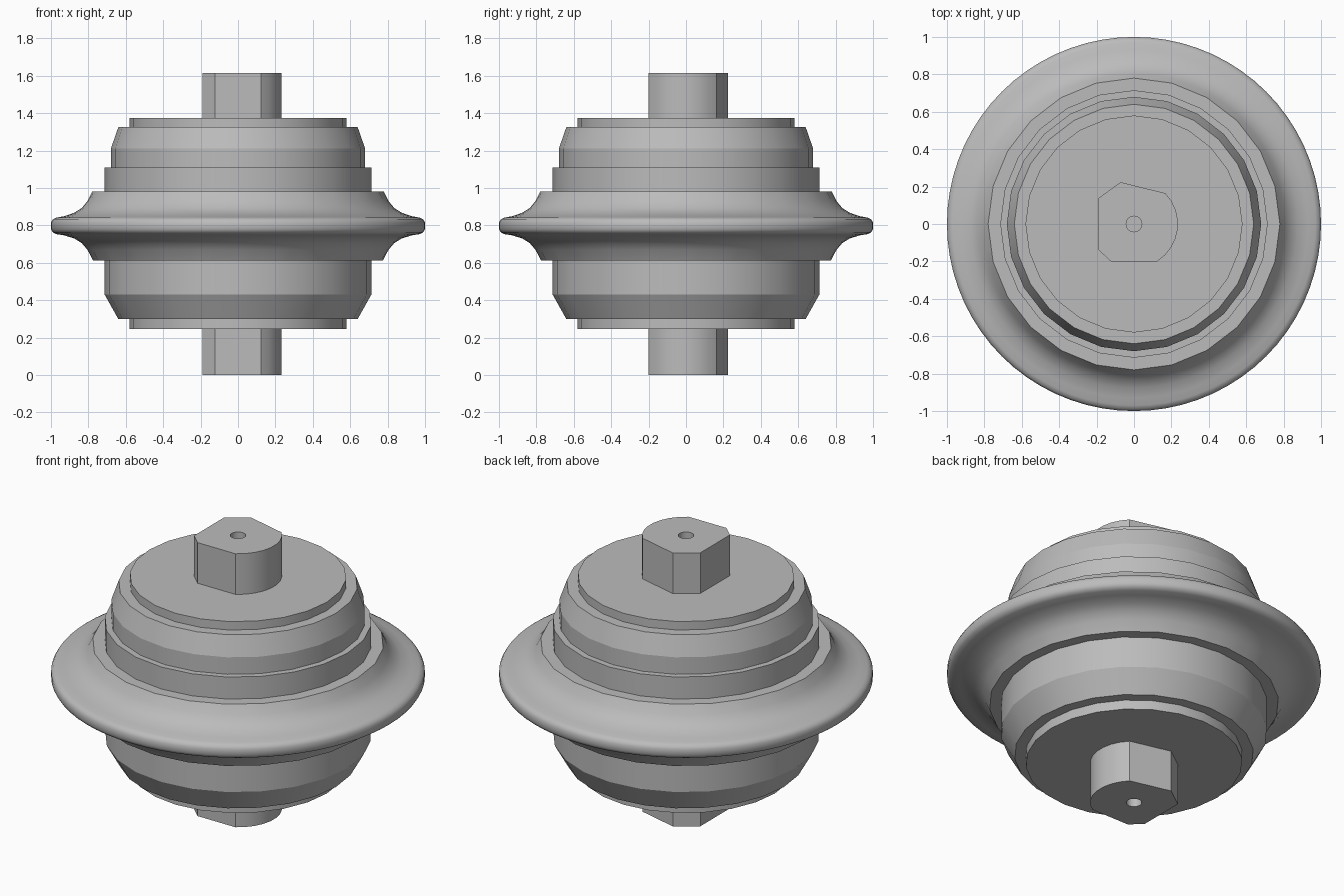
import bpy
import bmesh
from math import sin, cos, pi, radians, sqrt, atan2

cube = bpy.data.objects.get("Cube")
if cube:
    bpy.data.objects.remove(cube)

grey = bpy.data.materials.new("plain grey")
grey.use_nodes = True
colour = (0.5, 0.5, 0.5, 1)
grey.diffuse_color = colour
grey.node_tree.nodes["Principled BSDF"].inputs["Base Color"].default_value = colour

SIDES = 24


def finish(bm, name, angle):
    bmesh.ops.recalc_face_normals(bm, faces=bm.faces)
    mesh = bpy.data.meshes.new(name)
    bm.to_mesh(mesh)
    bm.free()
    mesh.materials.append(grey)
    obj = bpy.data.objects.new(name, mesh)
    bpy.context.collection.objects.link(obj)
    bpy.ops.object.select_all(action='DESELECT')
    obj.select_set(True)
    bpy.context.view_layer.objects.active = obj
    bpy.ops.object.shade_smooth_by_angle(angle=radians(angle))
    return obj


def facet(angle):
    """Radius of a unit polygon with SIDES sides in this direction."""
    half = pi / SIDES
    return cos(half) / cos(angle % (2 * half) - half)


def lathe(name, profile, steps, angle=30):
    """Spin (radius, z) points; rows narrower than 0.8 follow the polygon.
    The two ends are closed with flat caps."""
    bm = bmesh.new()
    rows = []
    for r, z in profile:
        row = []
        for i in range(steps):
            a = 2 * pi * i / steps
            k = r * (facet(a) if r < 0.8 else 1)
            row.append(bm.verts.new((k * cos(a), k * sin(a), z)))
        rows.append(row)
    for low, high in zip(rows, rows[1:]):
        for i in range(steps):
            j = (i + 1) % steps
            bm.faces.new((low[i], low[j], high[j], high[i]))
    bm.faces.new(rows[0])
    bm.faces.new(rows[-1])
    return finish(bm, name, angle)


# Stepped hub above and below the flange
lathe("lower_hub", [(0.58, 0.245), (0.58, 0.3), (0.64, 0.3), (0.713, 0.43),
                    (0.713, 0.613)], SIDES, 25)
lathe("upper_hub", [(0.715, 0.98), (0.715, 1.11), (0.68, 1.11), (0.68, 1.21),
                    (0.64, 1.325), (0.58, 1.325), (0.58, 1.375)], SIDES, 18)

# Flared flange with a rounded rim
lathe("flange", [(0.775, 0.613), (0.805, 0.67), (0.835, 0.705), (0.875, 0.73),
                 (0.93, 0.747), (0.97, 0.753), (0.99, 0.763), (1.0, 0.78),
                 (1.0, 0.815), (0.99, 0.833), (0.97, 0.842), (0.93, 0.849),
                 (0.875, 0.868), (0.835, 0.893), (0.805, 0.93), (0.78, 0.98)],
      SIDES * 3, 40)


def shaft_outline(radius=0.235):
    """Circle cut by three flats: left, front, and a slanted one at the back."""
    flats = [(pi, 0.19), (1.5 * pi, 0.2), (radians(76), 0.2)]
    points = []
    for direction, dist in flats:
        half = sqrt(radius ** 2 - dist ** 2)
        for side in (-half, half):
            points.append((dist * cos(direction) - side * sin(direction),
                           dist * sin(direction) + side * cos(direction)))
    used = [atan2(y, x) % (2 * pi) for x, y in points]
    # Rounded side between the slanted flat and the front flat
    start, end = used[3] - 2 * pi, used[4]
    for i in range(1, 8):
        a = start + (end - start) * i / 8
        points.append((radius * cos(a), radius * sin(a)))
    return sorted(points, key=lambda p: atan2(p[1], p[0]))


def shaft(name, inner, outer):
    """Stub of the shaft with a blind centre hole in its outer end."""
    bm = bmesh.new()
    outline = shaft_outline()
    root = [bm.verts.new((x, y, inner)) for x, y in outline]
    tip = [bm.verts.new((x, y, outer)) for x, y in outline]
    depth = outer + (0.12 if inner > outer else -0.12)
    ring = [(0.042 * cos(pi * i / 8), 0.042 * sin(pi * i / 8)) for i in range(16)]
    mouth = [bm.verts.new((x, y, outer)) for x, y in ring]
    floor = [bm.verts.new((x, y, depth)) for x, y in ring]
    for a, b in ((root, tip), (mouth, floor)):
        for i in range(len(a)):
            j = (i + 1) % len(a)
            bm.faces.new((a[i], a[j], b[j], b[i]))
    bm.faces.new(floor)
    bm.faces.new(root)
    edges = [bm.edges.get((loop[i - 1], loop[i]))
             for loop in (tip, mouth) for i in range(len(loop))]
    bmesh.ops.triangle_fill(bm, edges=edges, use_beauty=True)
    return finish(bm, name, 26)


shaft("upper_shaft", 1.375, 1.615)
shaft("lower_shaft", 0.245, 0.0)
